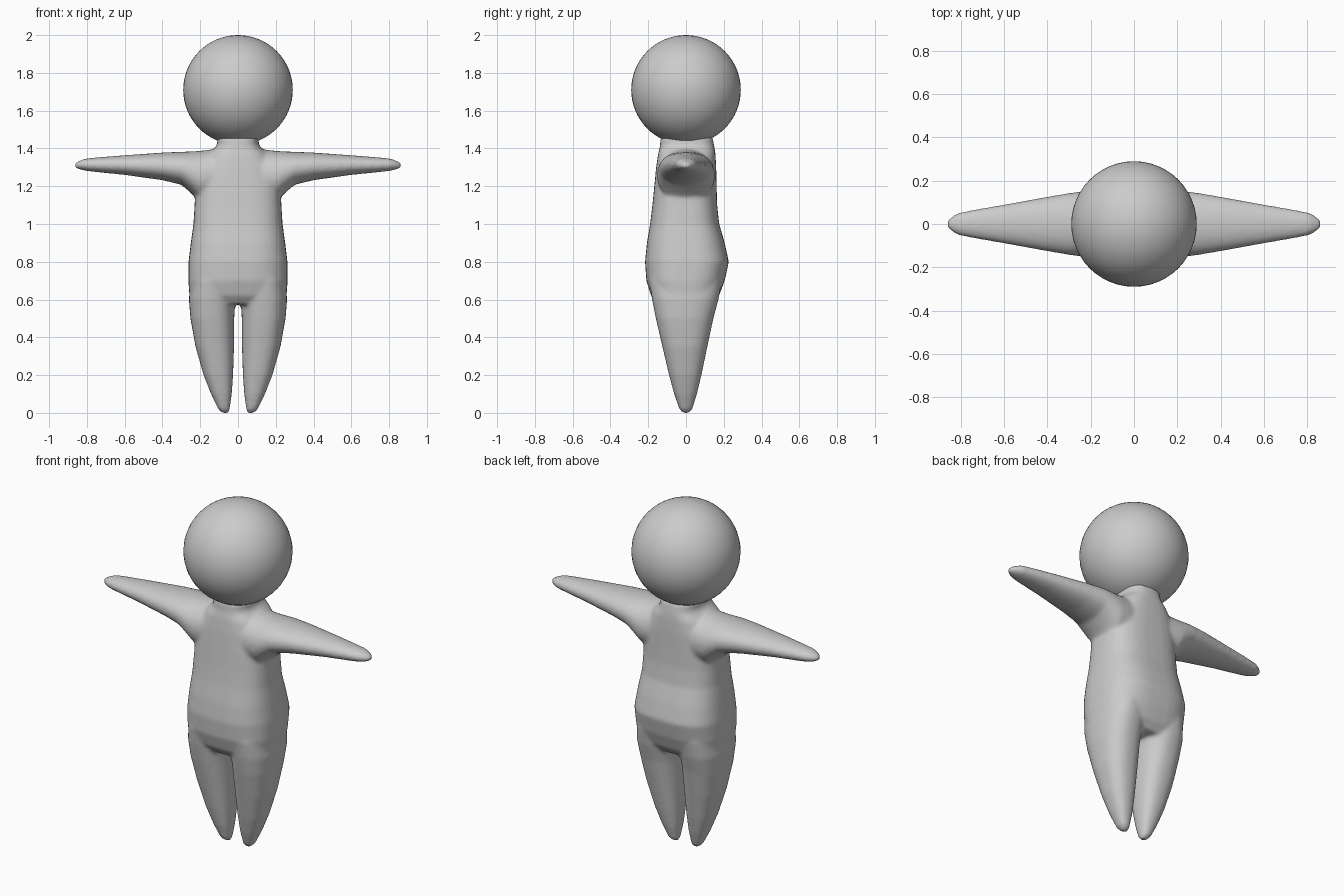
import bpy, bmesh, math
from mathutils import Vector

if "Cube" in bpy.data.objects:
    bpy.data.objects.remove(bpy.data.objects["Cube"])

SIDES = 40


def ring(bm, to_world, cu, cv, ru, rv, power):
    """Rounded-box (superellipse) cross-section."""
    verts = []
    for i in range(SIDES):
        a = 2 * math.pi * i / SIDES
        c, s = math.cos(a), math.sin(a)
        u = cu + ru * math.copysign(abs(c) ** (2 / power), c)
        v = cv + rv * math.copysign(abs(s) ** (2 / power), s)
        verts.append(bm.verts.new(to_world(u, v)))
    return verts


def loft(bm, sections, place, power):
    """Closed skin; each section is (position, u_min, u_max, v_min, v_max)."""
    rings = []
    for p, u0, u1, v0, v1 in sections:
        rings.append(ring(bm, lambda u, v: place(p, u, v), (u0 + u1) / 2, (v0 + v1) / 2,
                          (u1 - u0) / 2, (v1 - v0) / 2, power))
    faces = []
    for a, b in zip(rings, rings[1:]):
        for i in range(SIDES):
            j = (i + 1) % SIDES
            faces.append(bm.faces.new((a[i], a[j], b[j], b[i])))
    faces.append(bm.faces.new(rings[0][::-1]))
    faces.append(bm.faces.new(rings[-1]))
    bmesh.ops.recalc_face_normals(bm, faces=faces)


bm = bmesh.new()

# Torso: z, x range, y range
torso = [(z, -w, w, y0, y1) for z, w, y0, y1 in [
    (0.575, 0.20, -0.15, 0.14), (0.62, 0.257, -0.185, 0.175), (0.70, 0.263, -0.21, 0.205),
    (0.80, 0.262, -0.217, 0.227), (0.90, 0.25, -0.207, 0.205), (1.00, 0.236, -0.19, 0.176),
    (1.10, 0.23, -0.178, 0.165), (1.20, 0.225, -0.168, 0.162), (1.30, 0.20, -0.158, 0.160),
    (1.37, 0.16, -0.148, 0.156), (1.40, 0.125, -0.14, 0.152), (1.42, 0.11, -0.137, 0.148),
    (1.46, 0.11, -0.135, 0.14)]]
loft(bm, torso, lambda p, u, v: Vector((u, v, p)), 2.8)

# Leg: z, x range, y range / Arm: x, y range, z range
leg = [(0.0, 0.05, 0.085, -0.018, 0.018), (0.02, 0.044, 0.105, -0.036, 0.034),
       (0.10, 0.033, 0.143, -0.063, 0.058), (0.20, 0.026, 0.182, -0.09, 0.082),
       (0.35, 0.021, 0.225, -0.125, 0.113), (0.50, 0.02, 0.252, -0.16, 0.145),
       (0.60, 0.015, 0.26, -0.18, 0.172), (0.70, 0.01, 0.25, -0.195, 0.19)]
arm = [(0.05, -0.14, 0.14, 1.12, 1.41), (0.15, -0.15, 0.15, 1.11, 1.393),
       (0.21, -0.153, 0.153, 1.125, 1.386), (0.25, -0.15, 0.15, 1.165, 1.384),
       (0.30, -0.143, 0.143, 1.208, 1.382), (0.40, -0.126, 0.126, 1.232, 1.378),
       (0.60, -0.09, 0.09, 1.260, 1.364), (0.75, -0.064, 0.064, 1.275, 1.352),
       (0.81, -0.052, 0.052, 1.282, 1.346), (0.845, -0.033, 0.033, 1.291, 1.332),
       (0.862, -0.018, 0.018, 1.298, 1.324)]
for side in (-1, 1):
    loft(bm, leg, lambda p, u, v: Vector((side * u, v, p)), 2.4)
    loft(bm, arm, lambda p, u, v: Vector((side * p, u, v)), 2.1)

mesh = bpy.data.meshes.new("body")
bm.to_mesh(mesh)
bm.free()
body = bpy.data.objects.new("body", mesh)
bpy.context.collection.objects.link(body)

# Fuse limbs and torso into one soft skin
remesh = body.modifiers.new("fuse", 'REMESH')
remesh.mode = 'VOXEL'
remesh.voxel_size = 0.01
remesh.use_smooth_shade = True
smooth = body.modifiers.new("soften", 'SMOOTH')
smooth.factor = 0.5
smooth.iterations = 8

# Head
bpy.ops.mesh.primitive_uv_sphere_add(segments=48, ring_count=32, radius=0.29, location=(0, 0, 1.71))
head = bpy.context.object
head.name = "head"
bpy.ops.object.shade_smooth()
